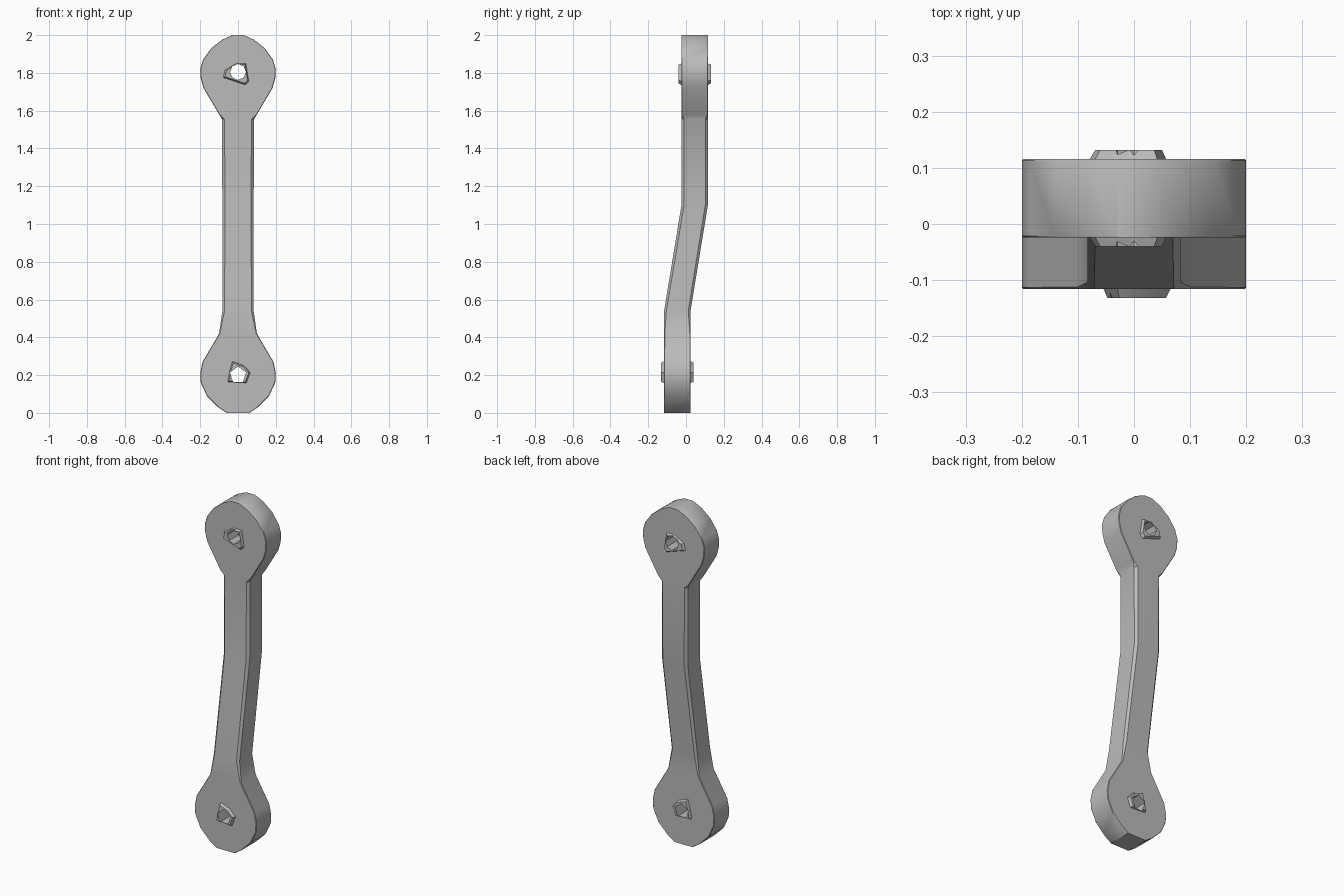
import bpy, bmesh, math

if "Cube" in bpy.data.objects:
    bpy.data.objects.remove(bpy.data.objects["Cube"])

mat = bpy.data.materials.new("plain grey")
mat.use_nodes = True
GREY = (0.5, 0.5, 0.5, 1)
mat.diffuse_color = GREY
mat.node_tree.nodes["Principled BSDF"].inputs["Base Color"].default_value = GREY

HALF_DEPTH = 0.07
OFFSET = 0.046


def centre_y(z):
    """The arm steps backwards between its two straight ends."""
    t = min(max((z - 0.54) / (1.1 - 0.54), 0), 1)
    return OFFSET * (2 * t - 1)


def loft(name, loops):
    """Skin a closed solid over a series of equal-sized loops."""
    bm = bmesh.new()
    rings = [[bm.verts.new(p) for p in loop] for loop in loops]
    for a, b in zip(rings, rings[1:]):
        for i in range(len(a)):
            j = (i + 1) % len(a)
            bm.faces.new((a[i], a[j], b[j], b[i]))
    bm.faces.new(rings[0])
    bm.faces.new(rings[-1])
    bmesh.ops.recalc_face_normals(bm, faces=bm.faces)
    mesh = bpy.data.meshes.new(name)
    bm.to_mesh(mesh)
    bm.free()
    obj = bpy.data.objects.new(name, mesh)
    bpy.context.collection.objects.link(obj)
    mesh.materials.append(mat)
    return obj


def section(z, w, c):
    """Chamfered rectangle across the arm."""
    y, d = centre_y(z), HALF_DEPTH
    half = [(w - c, -d), (w, c - d), (w, d - c), (w - c, d)]
    corners = half + [(-x, v) for x, v in reversed(half)]
    return [(x, y + v, z) for x, v in corners]


# arm with an eye at each end: height, half width, chamfer
PROFILE = [(0, 0.06, 0.003), (0.03, 0.105, 0.003), (0.09, 0.165, 0.003),
           (0.16, 0.197, 0.003), (0.21, 0.2, 0.003), (0.27, 0.188, 0.003),
           (0.42, 0.1, 0.004), (0.54, 0.083, 0.012), (1.1, 0.083, 0.014),
           (1.555, 0.085, 0.014), (1.58, 0.1, 0.003), (1.72, 0.183, 0.003),
           (1.77, 0.197, 0.003), (1.82, 0.2, 0.003), (1.87, 0.185, 0.003),
           (1.93, 0.142, 0.003), (1.975, 0.085, 0.003), (2, 0.03, 0.003)]
arm = loft("link_arm", [section(*row) for row in PROFILE])


def hole_cutter(z, sides, radius):
    ring = [(radius * math.sin(math.tau * i / sides),
             radius * math.cos(math.tau * i / sides) + z) for i in range(sides)]
    obj = loft("hole_cutter", [[(x, y, v) for x, v in ring] for y in (-0.4, 0.4)])
    obj.hide_render = True
    return obj


def collar(name, z, side, outline):
    """Low uneven boss around a bolt hole, tapering outwards."""
    face = centre_y(z) + side * HALF_DEPTH
    loops = [[(x * s, face + side * h, z + v * s) for x, v in outline]
             for h, s in ((-0.002, 1), (0.016, 0.86))]
    return loft(name, loops)


UPPER = [(-0.08, -0.03), (-0.07, 0.01), (-0.01, 0.045), (0.042, 0.045),
         (0.058, -0.05), (0.04, -0.07)]
LOWER = [(-0.03, 0.075), (0.03, 0.052), (0.066, 0.015), (0.045, -0.042),
         (-0.055, -0.036), (-0.045, 0.02)]

upper_hole = hole_cutter(1.805, 8, 0.042)
lower_hole = hole_cutter(0.2, 5, 0.045)
jobs = [(arm, upper_hole), (arm, lower_hole)]
for label, side in (("front", -1), ("back", 1)):
    jobs.append((collar("upper_collar_" + label, 1.805, side, UPPER), upper_hole))
    jobs.append((collar("lower_collar_" + label, 0.2, side, LOWER), lower_hole))

# drill the bolt holes through the arm and collars
for obj, cutter in jobs:
    mod = obj.modifiers.new("bolt_hole", "BOOLEAN")
    mod.operation = "DIFFERENCE"
    mod.solver = "EXACT"
    mod.object = cutter
    bpy.context.view_layer.objects.active = obj
    bpy.ops.object.modifier_apply(modifier=mod.name)
for cutter in (upper_hole, lower_hole):
    bpy.data.objects.remove(cutter)

# smooth the rounded rims, keep the edges crisp
bpy.ops.object.select_all(action="DESELECT")
for obj in {job[0] for job in jobs}:
    obj.select_set(True)
bpy.context.view_layer.objects.active = arm
bpy.ops.object.shade_smooth_by_angle(angle=math.radians(32))
